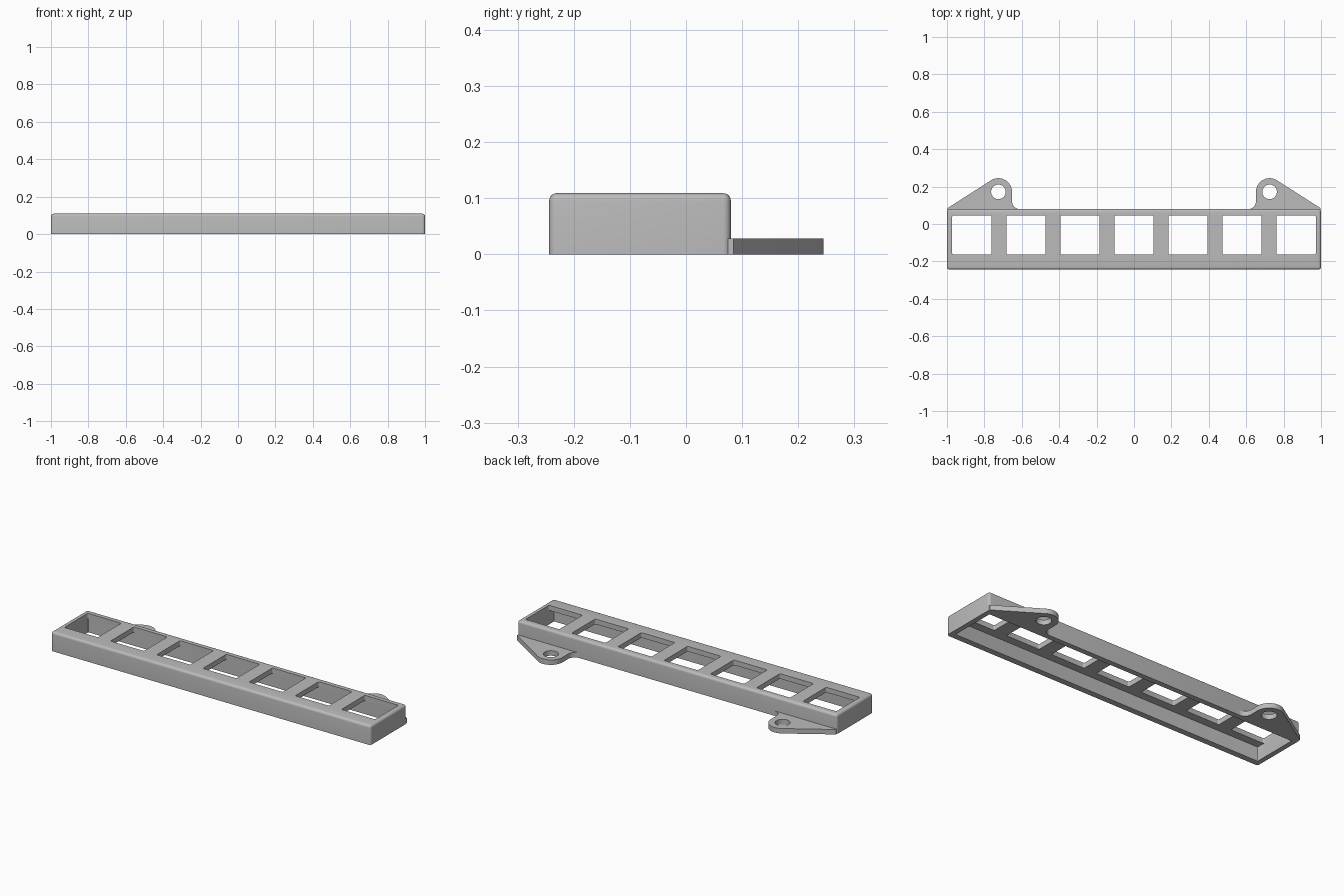
import bpy, bmesh, math

if "Cube" in bpy.data.objects:
    bpy.data.objects.remove(bpy.data.objects["Cube"])

grey = bpy.data.materials.new("plain grey")
grey.diffuse_color = (0.5, 0.5, 0.5, 1)
grey.use_nodes = True
grey.node_tree.nodes["Principled BSDF"].inputs["Base Color"].default_value = grey.diffuse_color


def finish(name, bm, cutter=False):
    bmesh.ops.recalc_face_normals(bm, faces=bm.faces)
    me = bpy.data.meshes.new(name)
    bm.to_mesh(me)
    bm.free()
    me.materials.append(grey)
    ob = bpy.data.objects.new(name, me)
    bpy.context.collection.objects.link(ob)
    ob.hide_render = cutter
    ob.hide_viewport = cutter
    return ob


def rounded_box(bm, lo, hi, r, top=False):
    """Box with rounded upright edges and, if asked, a rounded top rim."""
    part = bmesh.new()
    bmesh.ops.create_cube(part, size=1)
    for v in part.verts:
        v.co = [(a + b) / 2 + c * (b - a) for a, b, c in zip(lo, hi, v.co)]
    edges = [e for e in part.edges
             if abs(e.verts[0].co.z - e.verts[1].co.z) > 1e-4
             or (top and min(v.co.z for v in e.verts) > hi[2] - 1e-4)]
    bmesh.ops.bevel(part, geom=edges, offset=r, segments=5, profile=0.5, affect='EDGES')
    tmp = bpy.data.meshes.new("tmp")
    part.to_mesh(tmp)
    part.free()
    bm.from_mesh(tmp)
    bpy.data.meshes.remove(tmp)


def arc(cx, cy, r, a0, a1, n):
    return [(cx + r * math.cos(math.radians(a0 + (a1 - a0) * i / n)),
             cy + r * math.sin(math.radians(a0 + (a1 - a0) * i / n))) for i in range(n + 1)]


def prism(points, z0, z1):
    bm = bmesh.new()
    face = bm.faces.new([bm.verts.new((x, y, z0)) for x, y in points])
    ext = bmesh.ops.extrude_face_region(bm, geom=[face])
    for v in ext["geom"]:
        if isinstance(v, bmesh.types.BMVert):
            v.co.z = z1
    return bm


def cut(ob, cutter):
    mod = ob.modifiers.new("cut", 'BOOLEAN')
    mod.operation = 'DIFFERENCE'
    mod.solver = 'EXACT'
    mod.object = cutter


def shade(ob):
    bpy.ops.object.select_all(action='DESELECT')
    ob.select_set(True)
    bpy.context.view_layer.objects.active = ob
    for m in list(ob.modifiers):
        bpy.ops.object.modifier_apply(modifier=m.name)
    bpy.ops.object.shade_smooth_by_angle(angle=math.radians(30))


# Long tray, hollow from below
bm = bmesh.new()
rounded_box(bm, (-1, -0.244, 0), (1, 0.08, 0.109), 0.014, top=True)
tray = finish("tray", bm)

bm = bmesh.new()
rounded_box(bm, (-0.972, -0.21, -0.05), (0.972, 0.05, 0.08), 0.004)
cut(tray, finish("cavity_cutter", bm, True))

# Seven square windows through the top plate
bm = bmesh.new()
for i in range(-3, 4):
    cx = i * 0.289
    rounded_box(bm, (cx - 0.105, -0.164, 0.04), (cx + 0.105, 0.045, 0.2), 0.007)
cut(tray, finish("window_cutter", bm, True))
shade(tray)

# Mounting ears with a screw hole, mirrored left and right
HX, HY, R = 0.725, 0.172, 0.073
corner = (0.997, 0.085)
dist = math.hypot(corner[0] - HX, corner[1] - HY)
tangent = math.degrees(math.atan2(corner[1] - HY, corner[0] - HX) + math.acos(R / dist))
outline = ([(0.997, 0.068), corner] + arc(HX, HY, R, tangent, 180, 20)
           + arc(HX - R - 0.04, 0.12, 0.04, 0, -90, 8) + [(HX - R - 0.04, 0.068)])
for side, sign in (("left", -1), ("right", 1)):
    ear = finish(side + "_ear", prism([(sign * x, y) for x, y in outline], 0, 0.028))
    hole = prism(arc(sign * HX, HY, 0.039, 0, 352.5, 47), -0.05, 0.1)
    cut(ear, finish(side + "_hole_cutter", hole, True))
    shade(ear)
